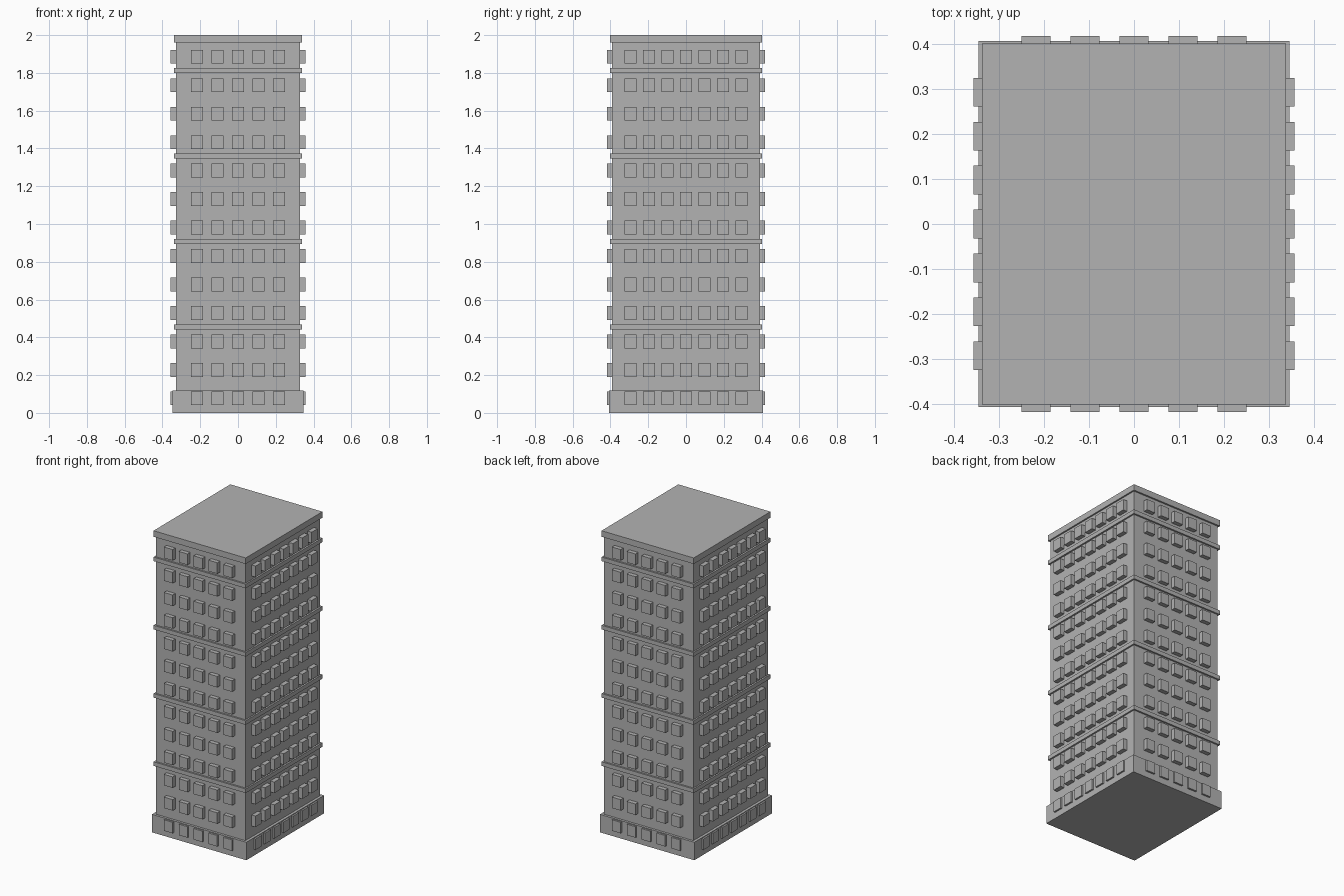
import bpy
import bmesh
from mathutils import Matrix, Vector

default = bpy.data.objects.get("Cube")
if default:
    bpy.data.objects.remove(default, do_unlink=True)

# Single concrete colour
concrete = bpy.data.materials.new("concrete_grey")
concrete.use_nodes = True
grey = (0.45, 0.45, 0.45, 1)
concrete.diffuse_color = grey
concrete.node_tree.nodes["Principled BSDF"].inputs["Base Color"].default_value = grey


def make_boxes(name, boxes):
    """One object from a list of (centre, size) boxes."""
    bm = bmesh.new()
    for centre, size in boxes:
        matrix = Matrix.Translation(centre) @ Matrix.Diagonal((*size, 1))
        bmesh.ops.create_cube(bm, size=1, matrix=matrix)
    mesh = bpy.data.meshes.new(name)
    bm.to_mesh(mesh)
    bm.free()
    mesh.materials.append(concrete)
    obj = bpy.data.objects.new(name, mesh)
    bpy.context.collection.objects.link(obj)
    return obj


def slab(name, half_x, half_y, bottom, top):
    centre = Vector((0, 0, (bottom + top) / 2))
    return make_boxes(name, [(centre, (2 * half_x, 2 * half_y, top - bottom))])


# Tower, plinth and flat roof
BODY_X, BODY_Y = 0.328, 0.391
slab("tower_body", BODY_X, BODY_Y, 0.119, 1.96)
slab("base_plinth", 0.346, 0.407, 0, 0.119)
slab("roof_slab", 0.338, 0.402, 1.96, 2)

# Ledges every three floors
for i in range(4):
    z = 0.441 + 0.4525 * i
    slab(f"ledge_{i + 1}", 0.338, 0.402, z, z + 0.027)

# Projecting window blocks, one object per wall
FLOORS, WIDTH, HEIGHT, DEPTH = 13, 0.064, 0.073, 0.04
floor_heights = [0.077 + 0.1507 * i for i in range(FLOORS)]


def columns(count, spacing):
    return [(i - (count - 1) / 2) * spacing for i in range(count)]


for side, name in ((-1, "front"), (1, "back")):
    y = side * (0.419 - DEPTH / 2)
    make_boxes(f"{name}_windows", [
        (Vector((x, y, z)), (WIDTH, DEPTH, HEIGHT))
        for x in columns(5, 0.109) for z in floor_heights])

for side, name in ((-1, "right"), (1, "left")):
    x = side * (0.357 - DEPTH / 2)
    make_boxes(f"{name}_windows", [
        (Vector((x, y, z)), (DEPTH, WIDTH, HEIGHT))
        for y in columns(7, 0.0978) for z in floor_heights])
